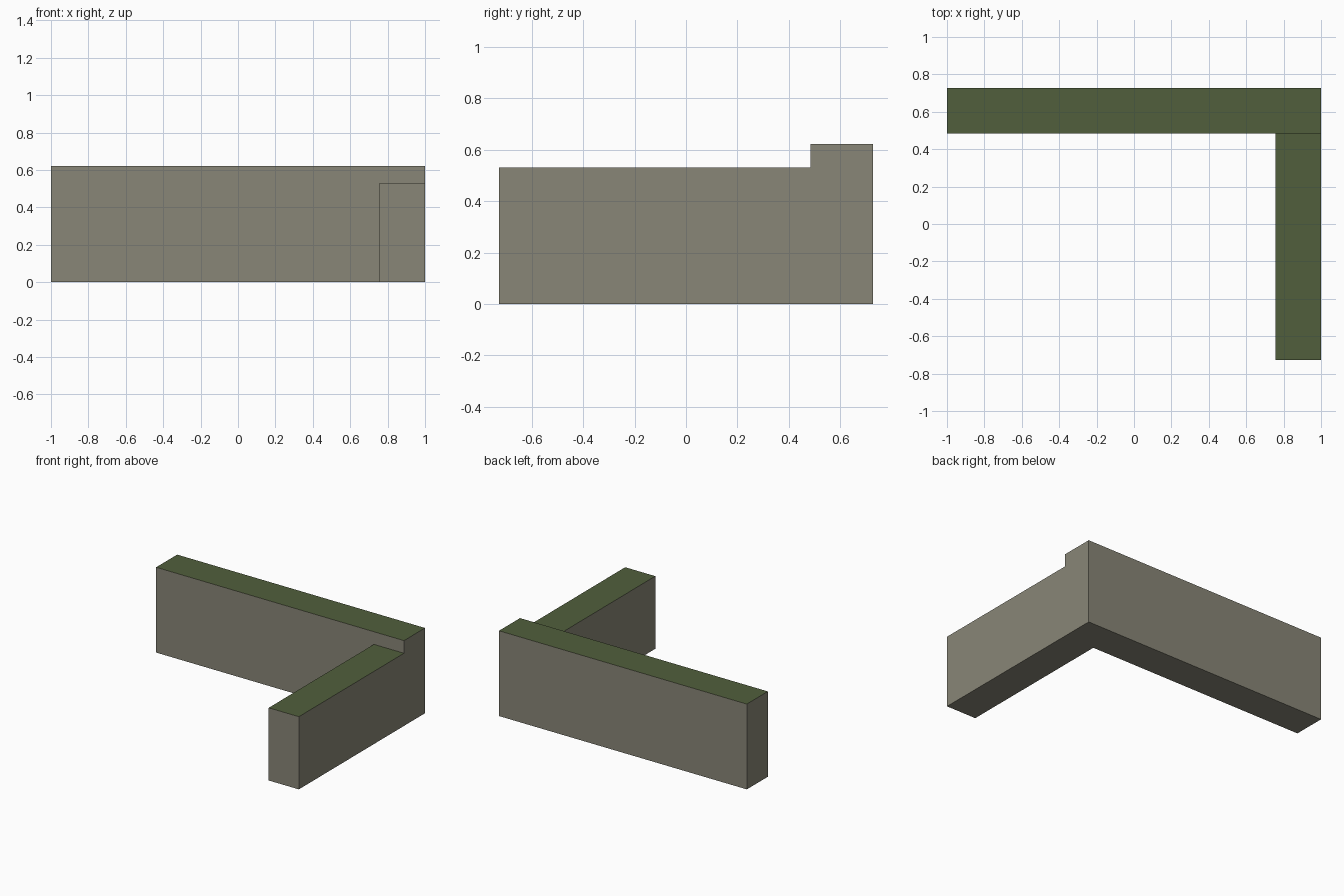
import bpy
import bmesh
from mathutils import Matrix, Vector

cube = bpy.data.objects.get("Cube")
if cube:
    bpy.data.objects.remove(cube, do_unlink=True)


def make_material(name, rgb):
    mat = bpy.data.materials.new(name)
    mat.use_nodes = True
    color = (*rgb, 1.0)
    mat.diffuse_color = color
    mat.node_tree.nodes["Principled BSDF"].inputs["Base Color"].default_value = color
    return mat


stone = make_material("grey stone", (0.25, 0.24, 0.185))
grass = make_material("moss green", (0.083, 0.114, 0.045))


def wall(name, low, high):
    """Box between two corners, stone sides and a green top."""
    low, high = Vector(low), Vector(high)
    bm = bmesh.new()
    bmesh.ops.create_cube(bm, size=1, matrix=Matrix.Translation((low + high) / 2)
                          @ Matrix.Diagonal((*(high - low), 1)))
    bm.normal_update()
    for face in bm.faces:
        face.material_index = 1 if face.normal.z > 0.5 else 0
    mesh = bpy.data.meshes.new(name)
    bm.to_mesh(mesh)
    bm.free()
    mesh.materials.append(stone)
    mesh.materials.append(grass)
    obj = bpy.data.objects.new(name, mesh)
    bpy.context.collection.objects.link(obj)
    return obj


# Tall wall along the back, lower wall running forward from its left end
wall("back_wall", (-1, 0.485, 0), (1, 0.727, 0.622))
wall("left_wall", (0.757, -0.727, 0), (1, 0.485, 0.53))
